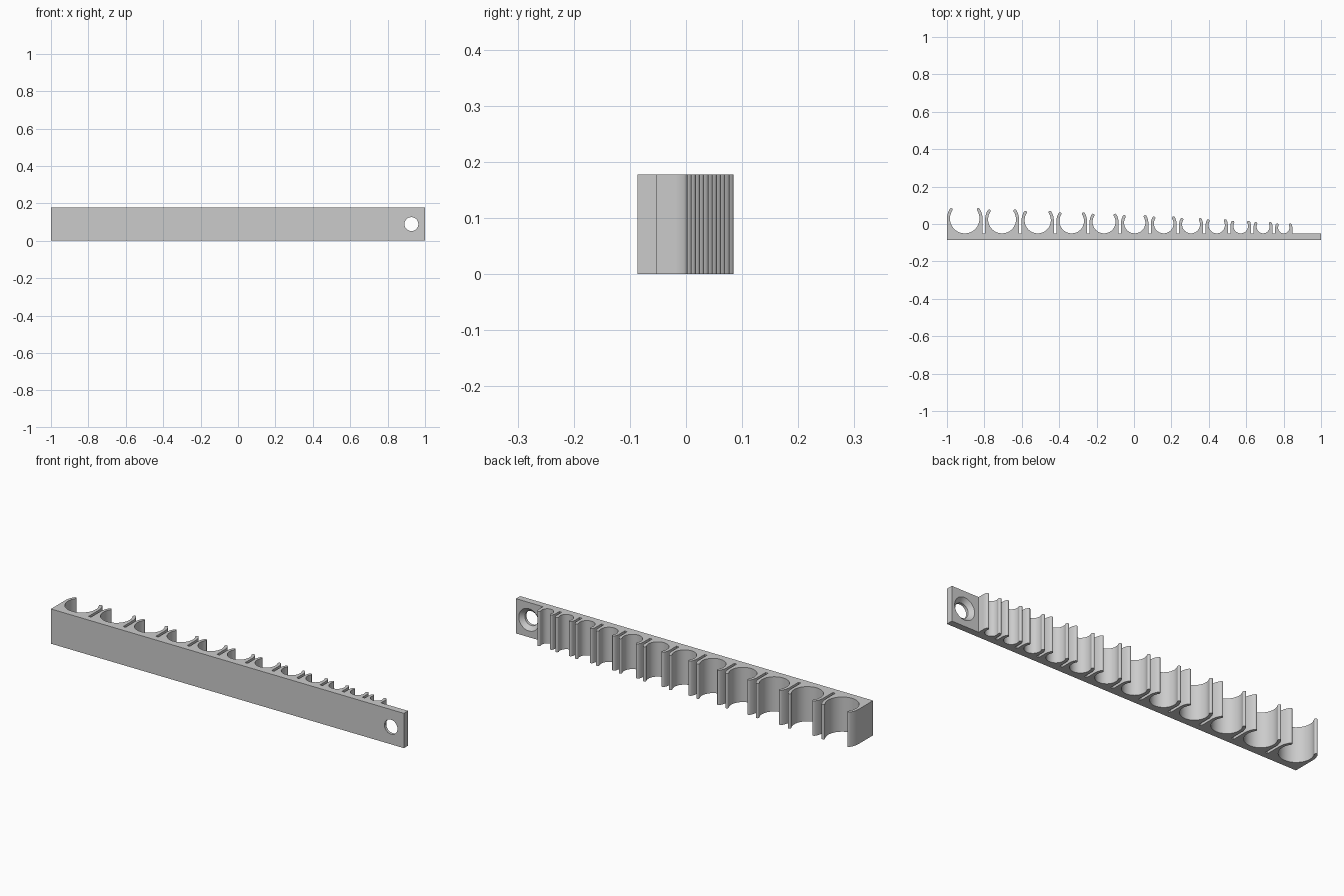
import bpy
import bmesh
from math import sin, cos, asin, radians, degrees
from mathutils import Matrix

if "Cube" in bpy.data.objects:
    bpy.data.objects.remove(bpy.data.objects["Cube"])

HEIGHT = 0.178
FRONT, PLATE_BACK = -0.086, -0.052
WALL, GAP, CLIPS = 0.016, 0.014, 12

grey = bpy.data.materials.new("light grey plastic")
grey.use_nodes = True
colour = (0.6, 0.6, 0.6, 1)
grey.diffuse_color = colour
grey.node_tree.nodes["Principled BSDF"].inputs["Base Color"].default_value = colour


def arc(x, y, r, start, end, steps):
    """Points on an arc, angles in degrees."""
    angles = [radians(start + (end - start) * i / steps) for i in range(steps + 1)]
    return [(x + r * cos(a), y + r * sin(a)) for a in angles]


def clip_outline(x, r, top):
    """Open C-shaped clip with straight outer flanks and rounded tips, right to left."""
    y = -0.05 + r
    outer, mid = r + WALL, r + WALL / 2
    tip = degrees(asin((top - y - WALL / 2) / mid))
    tx, ty = mid * cos(radians(tip)), y + mid * sin(radians(tip))
    pts = [(x + outer, PLATE_BACK)]
    pts += arc(x, y, outer, 0, tip, 8)
    pts += arc(x + tx, ty, WALL / 2, tip, tip + 180, 8)[1:]
    pts += arc(x, y, r, tip, -180 - tip, 48)[1:]
    pts += arc(x - tx, ty, WALL / 2, -tip, 180 - tip, 8)[1:]
    pts += arc(x, y, outer, 180 - tip, 180, 8)[1:]
    return pts + [(x - outer, PLATE_BACK)]


# Clip sizes shrink evenly from left to right
clips, left = [], -1.0
for i in range(CLIPS):
    r = 0.079 - 0.00445 * i
    clips.append((left + WALL + r, r, 0.085 - 0.0075 * i))
    left += 2 * (r + WALL) + GAP

# Rail and clips as one extruded outline
outline = [(-1, FRONT), (1, FRONT), (1, PLATE_BACK)]
for clip in reversed(clips):
    outline += clip_outline(*clip)
outline.pop()

bm = bmesh.new()
base = bm.faces.new([bm.verts.new((x, y, 0)) for x, y in outline])
grown = bmesh.ops.extrude_face_region(bm, geom=[base])
top_verts = [v for v in grown["geom"] if isinstance(v, bmesh.types.BMVert)]
bmesh.ops.translate(bm, verts=top_verts, vec=(0, 0, HEIGHT))
bmesh.ops.recalc_face_normals(bm, faces=bm.faces)
mesh = bpy.data.meshes.new("clip_rail")
bm.to_mesh(mesh)
bm.free()
mesh.materials.append(grey)
rail = bpy.data.objects.new("clip_rail", mesh)
bpy.context.collection.objects.link(rail)

# Countersunk screw hole: rings of a turned cutter along y
bm = bmesh.new()
rings = []
for y, r in ((-0.1, 0.037), (-0.072, 0.037), (PLATE_BACK, 0.057), (-0.03, 0.057)):
    ring = bmesh.ops.create_circle(bm, segments=48, radius=r)["verts"]
    turn = Matrix.Translation((0.927, y, HEIGHT / 2)) @ Matrix.Rotation(radians(90), 4, "X")
    bmesh.ops.transform(bm, matrix=turn, verts=ring)
    rings.append(ring)
for a, b in zip(rings, rings[1:]):
    for i in range(len(a)):
        j = (i + 1) % len(a)
        bm.faces.new((a[i], a[j], b[j], b[i]))
bm.faces.new(rings[0])
bm.faces.new(rings[-1])
bmesh.ops.recalc_face_normals(bm, faces=bm.faces)
cut_mesh = bpy.data.meshes.new("screw_hole_cutter")
bm.to_mesh(cut_mesh)
bm.free()
cut_mesh.materials.append(grey)
cutter = bpy.data.objects.new("screw_hole_cutter", cut_mesh)
cutter.hide_render = True
bpy.context.collection.objects.link(cutter)

hole = rail.modifiers.new("screw hole", "BOOLEAN")
hole.operation = "DIFFERENCE"
hole.solver = "EXACT"
hole.object = cutter

bpy.ops.object.select_all(action="DESELECT")
rail.select_set(True)
bpy.context.view_layer.objects.active = rail
bpy.ops.object.modifier_apply(modifier=hole.name)
bpy.data.objects.remove(cutter)
bpy.ops.object.shade_smooth_by_angle(angle=radians(30))
